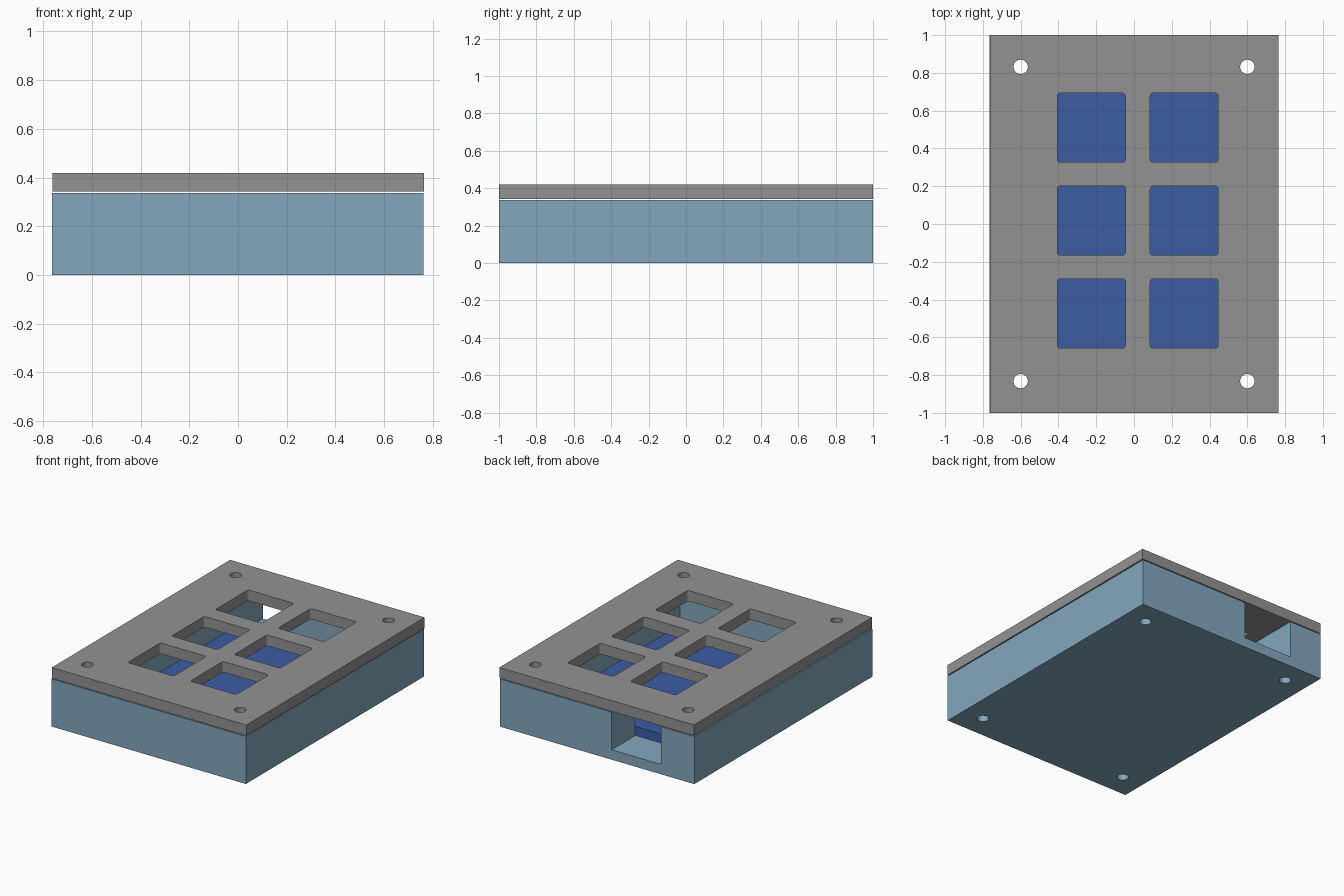
import bpy, bmesh, math
from mathutils import Matrix, Vector

if "Cube" in bpy.data.objects:
    bpy.data.objects.remove(bpy.data.objects["Cube"])


def material(name, rgb):
    m = bpy.data.materials.new(name)
    m.diffuse_color = (*rgb, 1)
    m.use_nodes = True
    m.node_tree.nodes["Principled BSDF"].inputs["Base Color"].default_value = m.diffuse_color
    return m


GREY = material("lid grey", (0.29, 0.29, 0.29))
LIGHT_BLUE = material("case light blue", (0.23, 0.39, 0.52))
BLUE = material("keypad blue", (0.045, 0.107, 0.37))


def block(name, lo, hi, mat, corner=0):
    """Box between two corners, optionally with rounded vertical edges."""
    bm = bmesh.new()
    lo, hi = Vector(lo), Vector(hi)
    bmesh.ops.create_cube(bm, size=1, matrix=Matrix.Translation((lo + hi) / 2)
                          @ Matrix.Diagonal((*(hi - lo), 1)))
    if corner:
        upright = [e for e in bm.edges
                   if abs(e.verts[0].co.z - e.verts[1].co.z) > 0.01]
        bmesh.ops.bevel(bm, geom=upright, offset=corner, segments=4,
                        profile=0.5, affect='EDGES')
    return finish(name, bm, mat)


def finish(name, bm, mat):
    me = bpy.data.meshes.new(name)
    bm.to_mesh(me)
    bm.free()
    me.materials.append(mat)
    ob = bpy.data.objects.new(name, me)
    bpy.context.collection.objects.link(ob)
    return ob


def screw_hole(x, y, mat):
    bm = bmesh.new()
    bmesh.ops.create_cone(bm, cap_ends=True, segments=32, radius1=0.038,
                          radius2=0.038, depth=2,
                          matrix=Matrix.Translation((x, y, 0)))
    return finish("screw_hole_cutter", bm, mat)


def cut(target, cutters):
    """Subtract the cutters, bake the result and remove the cutters."""
    for c in cutters:
        mod = target.modifiers.new("cut", 'BOOLEAN')
        mod.operation, mod.solver, mod.object = 'DIFFERENCE', 'EXACT', c
    dg = bpy.context.evaluated_depsgraph_get()
    me = bpy.data.meshes.new_from_object(target.evaluated_get(dg))
    target.modifiers.clear()
    target.data = me
    for c in cutters:
        bpy.data.objects.remove(c)
    bpy.ops.object.select_all(action='DESELECT')
    target.select_set(True)
    bpy.context.view_layer.objects.active = target
    bpy.ops.object.shade_smooth_by_angle(angle=math.radians(30))


HOLES = [(x, y) for x in (-0.6, 0.6) for y in (-0.832, 0.832)]

# Case: solid block with a keypad well, cable notch at the back, screw holes
case = block("case", (-0.765, -1, 0), (0.762, 1, 0.337), LIGHT_BLUE)
cut(case, [block("well_cutter", (-0.505, -0.705, 0.07), (0.54, 0.74, 1), LIGHT_BLUE),
           block("notch_cutter", (-0.505, 0.6, 0.07), (-0.117, 1.2, 1), LIGHT_BLUE)]
    + [screw_hole(x, y, LIGHT_BLUE) for x, y in HOLES])

# Lid: plate with six key windows and matching screw holes
lid = block("lid", (-0.762, -1, 0.343), (0.765, 1, 0.419), GREY)
windows = [block("window_cutter", (x - 0.18, y - 0.183, 0.2), (x + 0.18, y + 0.183, 0.6),
                 GREY, corner=0.015)
           for x in (-0.226, 0.266) for y in (-0.474, 0.018, 0.51)]
cut(lid, windows + [screw_hole(x, y, GREY) for x, y in HOLES])

# Keypad board resting in the well
block("keypad_board", (-0.5, -0.7, 0.071), (0.535, 0.735, 0.135), BLUE)
